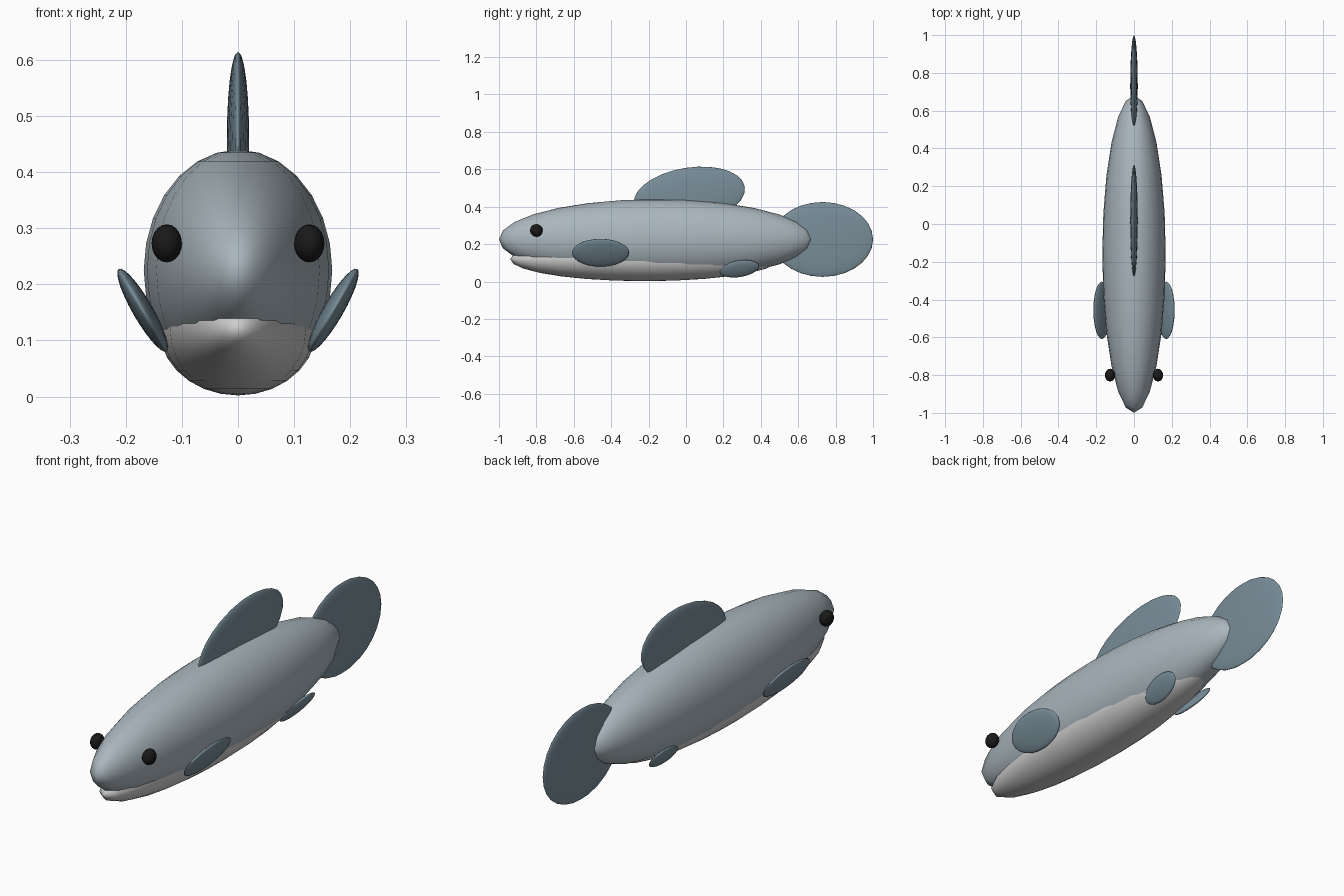
import bpy
from math import radians

if "Cube" in bpy.data.objects:
    bpy.data.objects.remove(bpy.data.objects["Cube"])


def material(name, rgb):
    m = bpy.data.materials.new(name)
    m.diffuse_color = (*rgb, 1)
    m.use_nodes = True
    m.node_tree.nodes["Principled BSDF"].inputs["Base Color"].default_value = m.diffuse_color
    return m


skin = material("skin", (0.40, 0.47, 0.51))
pale = material("pale", (0.62, 0.62, 0.61))
fin = material("fin", (0.19, 0.27, 0.32))
black = material("black", (0.01, 0.01, 0.01))


def ellipsoid(name, loc, radii, mat, rot=(0, 0, 0), segments=24, rings=14):
    bpy.ops.mesh.primitive_uv_sphere_add(segments=segments, ring_count=rings, radius=1,
                                         location=loc, rotation=[radians(a) for a in rot])
    ob = bpy.context.object
    ob.name = name
    ob.scale = radii
    ob.data.materials.append(mat)
    bpy.ops.object.shade_smooth()
    return ob


# Body and paler underside
ellipsoid("body", (0, -0.16, 0.225), (0.168, 0.84, 0.215), skin)
ellipsoid("belly", (0, -0.22, 0.12), (0.14, 0.72, 0.118), pale)

# Upright fins on the centre line
ellipsoid("dorsal_fin", (0, 0.018, 0.459), (0.02, 0.30, 0.15), fin, (9, 0, 0))
ellipsoid("tail_fin", (0, 0.73, 0.225), (0.02, 0.27, 0.20), fin)

# Paired parts: eyes, front side fins, rear belly fins
for side, s in (("left", -1), ("right", 1)):
    ellipsoid(f"eye_{side}", (s * 0.127, -0.80, 0.273), (0.027, 0.034, 0.034), black,
              segments=16, rings=10)
    ellipsoid(f"pectoral_fin_{side}", (s * 0.17, -0.457, 0.154), (0.018, 0.152, 0.085), fin,
              (0, s * 30, 0))
    ellipsoid(f"pelvic_fin_{side}", (s * 0.09, 0.285, 0.068), (0.014, 0.107, 0.05), fin,
              (11, s * 30, 0))
